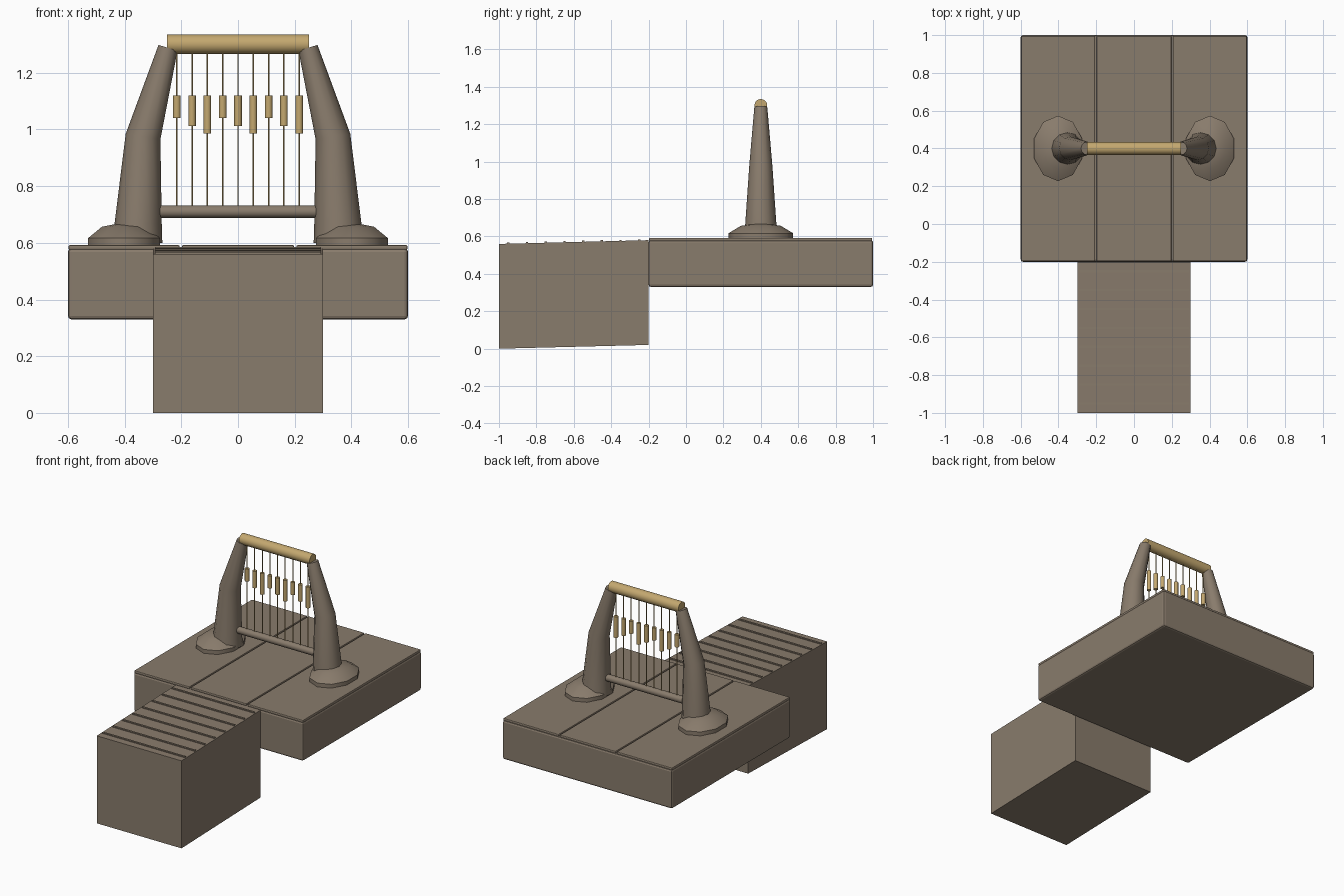
import bpy, bmesh, math
from mathutils import Vector, Matrix

if "Cube" in bpy.data.objects:
    bpy.data.objects.remove(bpy.data.objects["Cube"])


def material(name, rgb):
    m = bpy.data.materials.new(name)
    m.use_nodes = True
    m.diffuse_color = (*rgb, 1)
    m.node_tree.nodes["Principled BSDF"].inputs["Base Color"].default_value = (*rgb, 1)
    return m


BROWN = material("weathered_brown", (0.25, 0.2, 0.15))
GOLD = material("brass_gold", (0.55, 0.39, 0.16))


def finish(name, bm, mat, smooth=None):
    bmesh.ops.recalc_face_normals(bm, faces=bm.faces)
    mesh = bpy.data.meshes.new(name)
    bm.to_mesh(mesh)
    bm.free()
    mesh.materials.append(mat)
    ob = bpy.data.objects.new(name, mesh)
    bpy.context.collection.objects.link(ob)
    if smooth:
        bpy.ops.object.select_all(action="DESELECT")
        ob.select_set(True)
        bpy.context.view_layer.objects.active = ob
        bpy.ops.object.shade_smooth_by_angle(angle=math.radians(smooth))
    return ob


def box(name, lo, hi, mat, bevel=0, slope=0):
    """Box between two corners; slope raises z along y."""
    lo, hi = Vector(lo), Vector(hi)
    bm = bmesh.new()
    bmesh.ops.create_cube(bm, size=1)
    for v in bm.verts:
        v.co = (lo + hi) / 2 + v.co * (hi - lo)
        v.co.z += slope * (v.co.y - lo.y)
    ob = finish(name, bm, mat)
    if bevel:
        mod = ob.modifiers.new("soft_edges", "BEVEL")
        mod.width, mod.segments = bevel, 2
    return ob


def rod(name, center, radius, length, mat, axis="Z", sides=16):
    bm = bmesh.new()
    turn = Matrix.Rotation(math.pi / 2, 4, "Y") if axis == "X" else Matrix()
    bmesh.ops.create_cone(bm, cap_ends=True, segments=sides, radius1=radius,
                          radius2=radius, depth=length,
                          matrix=Matrix.Translation(center) @ turn)
    return finish(name, bm, mat, 50)


def tapered_post(name, side, stations, sides=12):
    """Bent post lofted through (x, z, radius, tilt) rings."""
    bm = bmesh.new()
    rings = []
    for x, z, r, tilt in stations:
        ring = []
        for i in range(sides):
            a = math.tau * i / sides
            u = r * math.cos(a)
            ring.append(bm.verts.new((side * (x + u * math.cos(tilt)),
                                      0.4 + r * math.sin(a), z + u * math.sin(tilt))))
        rings.append(ring)
    for a, b in zip(rings, rings[1:]):
        for i in range(sides):
            j = (i + 1) % sides
            bm.faces.new((a[i], a[j], b[j], b[i]))
    bm.faces.new(rings[0])
    bm.faces.new(rings[-1])
    return finish(name, bm, BROWN, 45)


# Platform and three deck planks
box("platform", (-0.6, -0.2, 0.33), (0.6, 1, 0.58), BROWN, 0.012)
for name, x0, x1 in (("right", -0.598, -0.206), ("middle", -0.198, 0.198), ("left", 0.206, 0.598)):
    box(f"{name}_deck_plank", (x0, -0.197, 0.575), (x1, 0.995, 0.592), BROWN, 0.005)

# Sloped ramp with cross cleats
SLOPE = 0.025
box("ramp", (-0.3, -1, 0), (0.3, -0.2, 0.56), BROWN, slope=SLOPE)
for i in range(8):
    y = -0.95 + 0.1 * i
    z = 0.56 + SLOPE * (y + 1)
    box(f"ramp_cleat_{i + 1}", (-0.292, y - 0.006, z - 0.006), (0.292, y + 0.006, z + 0.006), BROWN)

# Mounds and bent posts, one pair on each side
POST = [(0.355, 0.6, 0.088, 0), (0.352, 0.67, 0.083, 0.04),
        (0.335, 0.975, 0.062, 0.16), (0.247, 1.288, 0.035, 0.3)]
for name, side in (("left", 1), ("right", -1)):
    bm = bmesh.new()
    bmesh.ops.create_uvsphere(bm, u_segments=10, v_segments=5, radius=1,
                              matrix=Matrix.Translation((side * 0.402, 0.4, 0.592))
                              @ Matrix.Diagonal((0.14, 0.182, 0.08, 1)))
    finish(f"{name}_mound", bm, BROWN, 50)
    tapered_post(f"{name}_post", side, POST)

# Top beam and lower rail
rod("top_beam", (0, 0.4, 1.301), 0.034, 0.5, GOLD, "X")
rod("lower_rail", (0, 0.4, 0.71), 0.022, 0.6, BROWN, "X", 12)

# Hanging strings with chimes in three repeating lengths
for i in range(9):
    x = (i - 4) * 0.054
    length = (0.08, 0.108, 0.135)[i % 3]
    rod(f"string_{i + 1}", (x, 0.4, 1.0), 0.003, 0.58, GOLD, sides=6)
    rod(f"chime_{i + 1}", (x, 0.4, 1.12 - length / 2), 0.0135, length, GOLD, sides=12)
